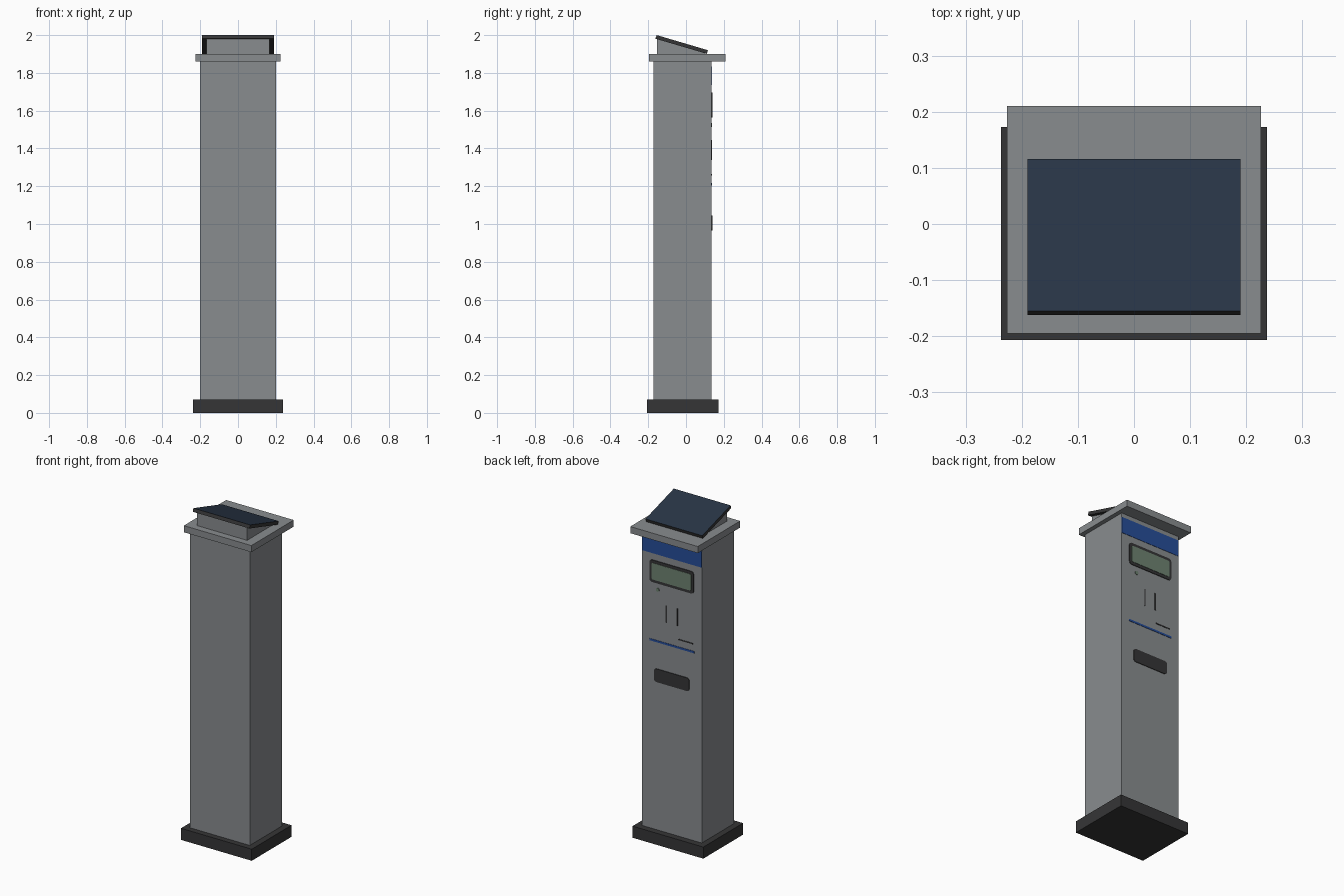
import bpy, bmesh, math
from mathutils import Vector

if "Cube" in bpy.data.objects:
    bpy.data.objects.remove(bpy.data.objects["Cube"])


def material(name, rgb):
    m = bpy.data.materials.new(name)
    m.diffuse_color = (*rgb, 1.0)
    m.use_nodes = True
    m.node_tree.nodes["Principled BSDF"].inputs["Base Color"].default_value = m.diffuse_color
    return m


GREY = material("painted grey", (0.25, 0.265, 0.275))
DARK = material("dark plastic", (0.036, 0.036, 0.037))
NAVY = material("solar navy", (0.021, 0.035, 0.06))
BLUE = material("sign blue", (0.019, 0.075, 0.32))
GREEN = material("display green", (0.155, 0.225, 0.165))

BACK = 0.135  # y of the column face that carries the controls


def prism(name, points, offset, *mats):
    """Extrude a closed 3D outline along an offset vector."""
    bm = bmesh.new()
    face = bm.faces.new([bm.verts.new(p) for p in points])
    ext = bmesh.ops.extrude_face_region(bm, geom=[face])
    verts = [g for g in ext["geom"] if isinstance(g, bmesh.types.BMVert)]
    bmesh.ops.translate(bm, verts=verts, vec=Vector(offset))
    bmesh.ops.recalc_face_normals(bm, faces=bm.faces)
    mesh = bpy.data.meshes.new(name)
    bm.to_mesh(mesh)
    bm.free()
    for m in mats:
        mesh.materials.append(m)
    obj = bpy.data.objects.new(name, mesh)
    bpy.context.collection.objects.link(obj)
    return obj


def box(name, x, y0, y1, z0, z1, mat):
    outline = [(-x, y0, z0), (x, y0, z0), (x, y1, z0), (-x, y1, z0)]
    return prism(name, outline, (0, 0, z1 - z0), mat)


def plate(name, x0, x1, z0, z1, depth, mat, r=0.0):
    """Thin plate on the control face, with optional rounded corners."""
    pts = []
    corners = [(x1 - r, z1 - r), (x0 + r, z1 - r), (x0 + r, z0 + r), (x1 - r, z0 + r)]
    for q, (cx, cz) in enumerate(corners):
        for k in range(5 if r else 1):
            a = math.pi / 2 * (q + k / 4)
            pts.append((cx + r * math.cos(a), BACK - 0.001, cz + r * math.sin(a)))
    return prism(name, pts, (0, depth + 0.001, 0), mat)


# Housing
box("base_plinth", 0.237, -0.207, 0.173, 0.0, 0.07, DARK)
box("column", 0.2, -0.173, BACK, 0.07, 1.86, GREY)
box("cap", 0.226, -0.195, 0.21, 1.86, 1.90, GREY)

# Wedge mount and tilted solar panel
wedge = [(-0.153, 1.90), (-0.153, 1.979), (0.1, 1.904), (0.1, 1.90)]
prism("panel_mount", [(-0.168, y, z) for y, z in wedge], (0.336, 0, 0), GREY)
slab = [(-0.155, 2.0), (0.116, 1.920), (0.110, 1.901), (-0.162, 1.981)]
panel = prism("solar_panel", [(-0.19, y, z) for y, z in slab], (0.38, 0, 0), DARK, NAVY)
for f in panel.data.polygons:
    f.material_index = 1 if f.normal.z > 0.5 else 0

# Header band and display
plate("header_band", -0.2, 0.2, 1.737, 1.835, 0.002, BLUE)
plate("display_bezel", -0.147, 0.147, 1.563, 1.697, 0.004, DARK, 0.016)
plate("display_screen", -0.133, 0.133, 1.58, 1.68, 0.006, GREEN, 0.01)

# Button, slots and trim
plate("start_button", 0.084, 0.106, 1.513, 1.535, 0.003, GREEN, 0.0105)
for side, x in (("left", 0.036), ("right", -0.036)):
    plate("coin_slot_" + side, x - 0.004, x + 0.004, 1.34, 1.445, 0.002, DARK)
plate("card_slot", -0.14, -0.043, 1.257, 1.264, 0.002, DARK)
plate("trim_stripe", -0.15, 0.15, 1.205, 1.217, 0.002, BLUE)
plate("ticket_tray", -0.118, 0.118, 0.965, 1.045, 0.004, DARK, 0.018)
